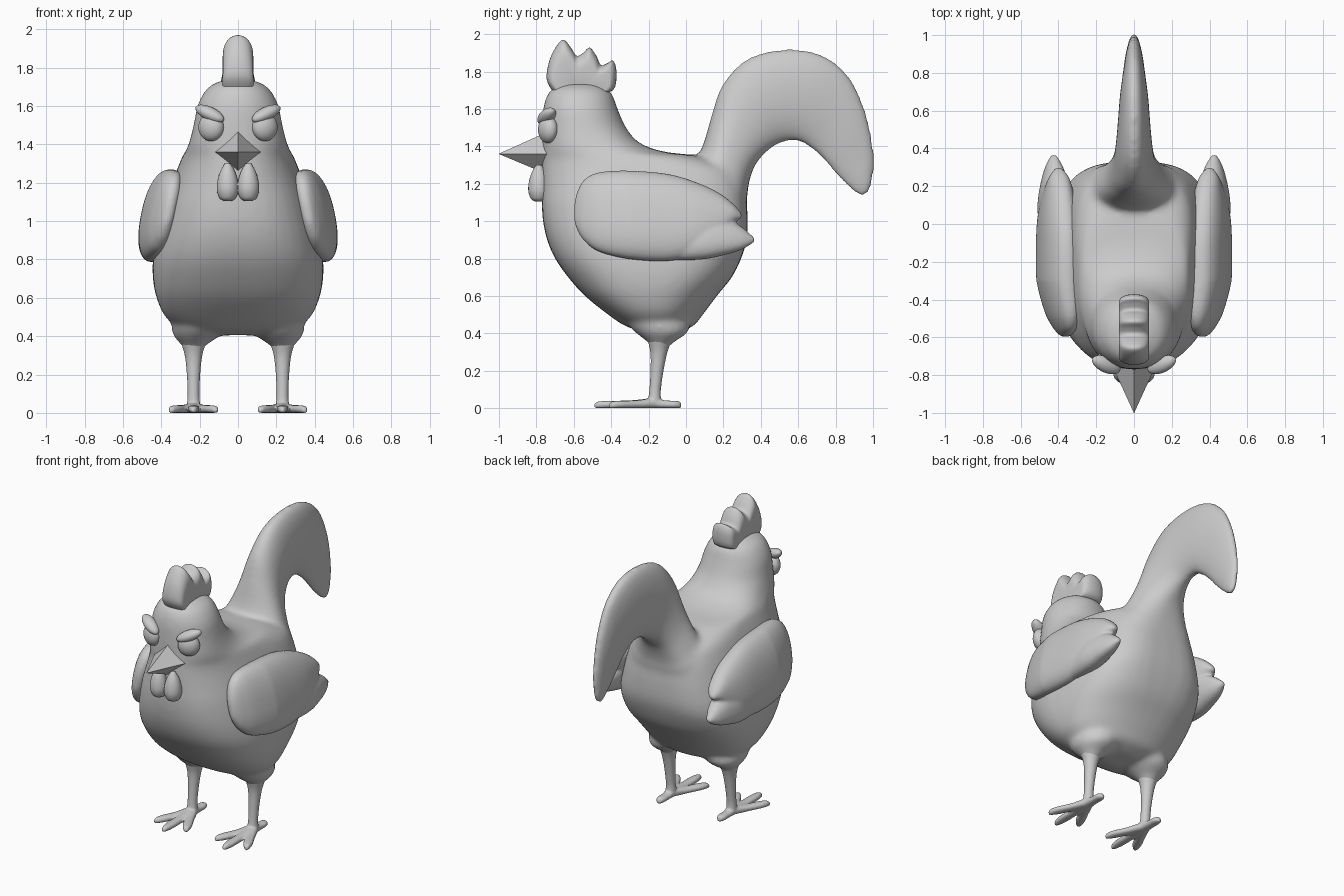
import bpy, bmesh
from math import cos, sin, pi, radians
from mathutils import Vector as V


def dense(rows, k=5):
    """Catmull-Rom interpolation of a table of section rows."""
    out = []
    for i in range(len(rows) - 1):
        a, b, c, d = (rows[max(i - 1, 0)], rows[i], rows[i + 1], rows[min(i + 2, len(rows) - 1)])
        for s in range(k):
            t = s / k
            out.append([0.5 * (2 * q + (r - p) * t + (2 * p - 5 * q + 4 * r - u) * t * t
                               + (3 * q - p - 3 * r + u) * t ** 3) for p, q, r, u in zip(a, b, c, d)])
    return out + [list(rows[-1])]


def ring(c, u, v, n=2.0, nback=None, count=40):
    """Superellipse around c with half axes u, v; nback squares the +v half."""
    pts = []
    for i in range(count):
        a = 2 * pi * i / count
        e = 2 / (nback if nback and sin(a) > 0 else n)
        x, y = (abs(f) ** e * (1 if f > 0 else -1) for f in (cos(a), sin(a)))
        pts.append(V(c) + V(u) * x + V(v) * y)
    return pts


def ramp(z, z0, z1, a, b):
    return a + (b - a) * min(1, max(0, (z - z0) / (z1 - z0)))


def loft(bm, rings):
    vs = [[bm.verts.new(p) for p in r] for r in rings]
    for a, b in zip(vs, vs[1:]):
        for i in range(len(a)):
            j = (i + 1) % len(a)
            bm.faces.new((a[i], a[j], b[j], b[i]))
    bm.faces.new(vs[0][::-1])
    bm.faces.new(vs[-1])


def finish(name, bm, voxel=0, smooth=0, mirror=False, shade=True):
    bmesh.ops.recalc_face_normals(bm, faces=bm.faces)
    me = bpy.data.meshes.new(name)
    bm.to_mesh(me)
    bm.free()
    ob = bpy.data.objects.new(name, me)
    bpy.context.collection.objects.link(ob)
    for p in me.polygons:
        p.use_smooth = shade
    if voxel:
        m = ob.modifiers.new("blend", 'REMESH')
        m.mode, m.voxel_size, m.use_smooth_shade = 'VOXEL', voxel, True
        m = ob.modifiers.new("soften", 'SMOOTH')
        m.factor, m.iterations = 0.5, smooth
    if mirror:
        ob.modifiers.new("mirror", 'MIRROR')
    return ob


# Body: horizontal sections (z, front y, back y, half width)
bm = bmesh.new()
body = [(0.405, -0.22, -0.04, 0.1), (0.44, -0.325, 0.04, 0.29), (0.5, -0.415, 0.09, 0.378),
        (0.6, -0.54, 0.165, 0.425), (0.7, -0.63, 0.245, 0.444), (0.8, -0.70, 0.295, 0.444),
        (0.9, -0.743, 0.325, 0.427), (1.0, -0.765, 0.33, 0.402), (1.1, -0.772, 0.325, 0.374),
        (1.2, -0.772, 0.31, 0.342), (1.28, -0.772, 0.26, 0.314), (1.345, -0.77, 0.09, 0.287),
        (1.372, -0.77, -0.12, 0.27), (1.42, -0.77, -0.25, 0.252), (1.5, -0.77, -0.32, 0.232),
        (1.6, -0.764, -0.365, 0.212), (1.67, -0.744, -0.39, 0.178), (1.71, -0.712, -0.425, 0.138),
        (1.738, -0.65, -0.48, 0.07)]
loft(bm, [ring((0, (a + b) / 2, z), (w, 0, 0), (0, (b - a) / 2, 0), ramp(z, 1.1, 1.5, 2.55, 2.1),
               ramp(z, 0.5, 0.85, 2.1, 3.2) if z < 1.2 else ramp(z, 1.28, 1.5, 3.2, 2.1))
          for z, a, b, w in dense(body)])
# Tail: sections between outer and inner edge (outer y, z, inner y, z, half width)
tail = [(-0.05, 1.2, 0.28, 0.95, 0.27), (0.05, 1.33, 0.325, 1.12, 0.25), (0.095, 1.42, 0.335, 1.2, 0.205),
        (0.135, 1.56, 0.37, 1.30, 0.15), (0.195, 1.73, 0.43, 1.37, 0.115), (0.33, 1.87, 0.50, 1.415, 0.097),
        (0.53, 1.92, 0.57, 1.43, 0.085), (0.72, 1.893, 0.63, 1.415, 0.075), (0.865, 1.785, 0.70, 1.36, 0.06),
        (0.958, 1.60, 0.77, 1.285, 0.048), (1.003, 1.40, 0.83, 1.215, 0.035),
        (1.005, 1.25, 0.89, 1.16, 0.027), (0.98, 1.15, 0.935, 1.13, 0.018)]
loft(bm, [ring((0, (a + c) / 2, (b + d) / 2), (w, 0, 0), (0, (c - a) / 2, (d - b) / 2), 2,
               ramp(c, 0.33, 0.5, 2.9, 2)) for a, b, c, d, w in dense(tail)])
# Thighs: (z, x, y, rx, ry)
thigh = [(0.31, 0.232, -0.14, 0.035, 0.035), (0.35, 0.23, -0.135, 0.062, 0.067), (0.4, 0.217, -0.13, 0.118, 0.135),
         (0.45, 0.2, -0.145, 0.145, 0.165), (0.52, 0.18, -0.16, 0.13, 0.15), (0.6, 0.17, -0.17, 0.08, 0.1)]
for s in (-1, 1):
    loft(bm, [ring((s * x, y, z), (rx, 0, 0), (0, ry, 0)) for z, x, y, rx, ry in dense(thigh)])
finish("body", bm, 0.015, 16)

# Legs with three front toes and a heel toe
bm = bmesh.new()
shin = [(0.01, -0.17, 0.035), (0.05, -0.168, 0.034), (0.1, -0.165, 0.031), (0.2, -0.155, 0.035),
        (0.3, -0.145, 0.046), (0.38, -0.14, 0.07)]
loft(bm, [ring((0.232, y, z), (r, 0, 0), (0, r, 0)) for z, y, r in dense(shin)])
for tx, ty in ((0.112, -0.41), (0.232, -0.49), (0.352, -0.41), (0.232, -0.025)):
    a, b = V((0.232, -0.17, 0)), V((tx, ty, 0))
    side = (b - a).normalized().cross(V((0, 0, 1)))
    toe = [(0, 0.036, 0.028), (0.4, 0.03, 0.021), (0.75, 0.03, 0.02), (0.93, 0.02, 0.018), (1, 0.008, 0.012)]
    loft(bm, [ring(a.lerp(b, t) + V((0, 0, h)), side * w, (0, 0, h), 2.4, count=20) for t, w, h in dense(toe)])
finish("legs", bm, 0.007, 4, True)

# Wings: sections (y, top z, bottom z, half thickness), plus a lower feather
bm = bmesh.new()
main = [(-0.597, 1.09, 1.0, 0.015), (-0.58, 1.16, 0.95, 0.034), (-0.54, 1.225, 0.89, 0.058),
        (-0.46, 1.262, 0.835, 0.085), (-0.3, 1.27, 0.797, 0.105), (-0.1, 1.253, 0.787, 0.105),
        (0.05, 1.21, 0.82, 0.097), (0.17, 1.155, 0.90, 0.075), (0.25, 1.095, 0.99, 0.05), (0.298, 1.04, 1.015, 0.015)]
lower = [(-0.3, 1.0, 0.87, 0.03), (-0.1, 1.03, 0.80, 0.065), (0.08, 1.04, 0.795, 0.085), (0.2, 1.02, 0.818, 0.073),
         (0.29, 0.975, 0.845, 0.05), (0.345, 0.93, 0.875, 0.025), (0.367, 0.91, 0.89, 0.01)]
for rows in (main, lower):
    loft(bm, [ring((0.4, y, (t + b) / 2), (h, 0, 0), (0, 0, (t - b) / 2), 2.3) for y, t, b, h in dense(rows)])
for v in bm.verts:  # slant outward toward the bottom, bend the shoulder in to the body
    v.co.x += 0.19 * (1.03 - v.co.z) + ramp(v.co.y, -0.6, -0.3, -0.035, 0)
finish("wings", bm, 0.01, 4, True)

# Comb: scalloped profile, rounded toward both sides
bm = bmesh.new()
edge = [(-0.71, 1.69), (-0.745, 1.76), (-0.73, 1.86), (-0.69, 1.94), (-0.655, 1.97), (-0.62, 1.935),
        (-0.585, 1.885), (-0.55, 1.9), (-0.515, 1.928), (-0.48, 1.885), (-0.455, 1.835), (-0.42, 1.845),
        (-0.39, 1.858), (-0.372, 1.8), (-0.39, 1.70), (-0.5, 1.68), (-0.6, 1.68), (-0.71, 1.69)]
edge = dense(edge, 4)[:-1]
slices = [(sin(radians(d)), max(0, cos(radians(d)))) for d in range(-90, 91, 10)]
loft(bm, [[V((0.08 * s, -0.56 + (y + 0.56) * (0.74 + 0.26 * c ** 0.7), 1.7 + (z - 1.7) * (0.55 + 0.45 * c ** 0.8)))
           for y, z in edge] for s, c in slices])
finish("comb", bm)

# Beak: four-sided pyramid with flat faces
bm = bmesh.new()
loft(bm, [[V(p) for p in ((0, -0.74, 1.478), (0.12, -0.74, 1.36), (0, -0.74, 1.25), (-0.12, -0.74, 1.36))],
          [V((x, -1, 1.36 + z)) for x, z in ((0, .001), (.001, 0), (0, -.001), (-.001, 0))]])
finish("beak", bm, shade=False)

# Wattles
bm = bmesh.new()
drop = [(1.105, 0.02), (1.12, 0.042), (1.16, 0.056), (1.21, 0.053), (1.26, 0.038), (1.3, 0.015)]
loft(bm, [ring((0.054, -0.787, z), (r, 0, 0), (0, r, 0), count=24) for z, r in dense(drop)])
finish("wattles", bm, mirror=True)


# Eyes and slanted brows
def ellipsoid(name, loc, size, rot):
    for s in (-1, 1):
        bpy.ops.mesh.primitive_uv_sphere_add(segments=32, ring_count=16, radius=1, location=(s * loc[0], *loc[1:]),
                                             rotation=(0, s * radians(rot[0]), s * radians(rot[1])))
        ob = bpy.context.object
        ob.name, ob.scale = name, size
        bpy.ops.object.shade_smooth()


ellipsoid("eye", (0.14, -0.737, 1.49), (0.07, 0.05, 0.073), (0, 25))
ellipsoid("brow", (0.147, -0.745, 1.56), (0.086, 0.042, 0.035), (-24, 24))
